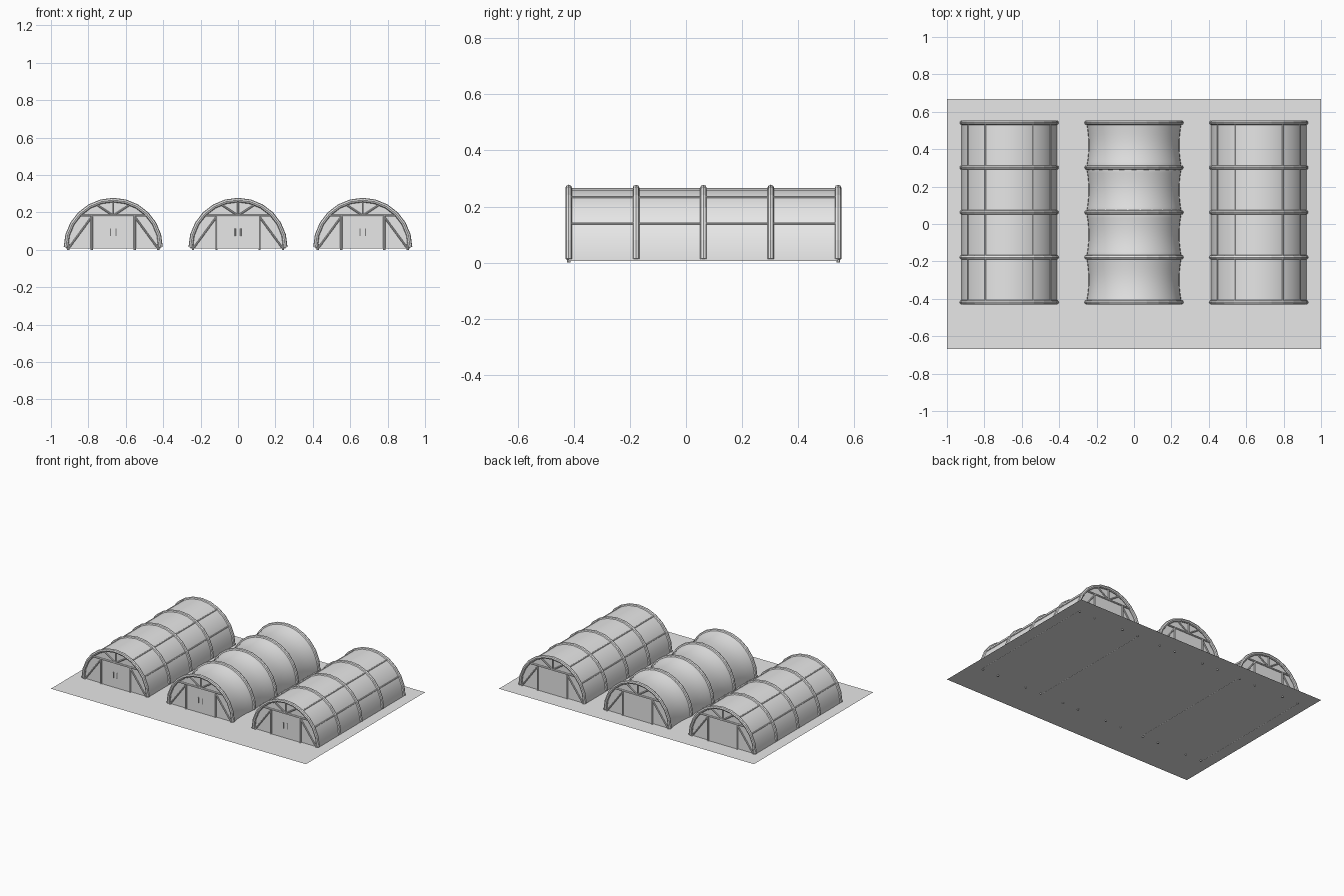
import bpy
import bmesh
from math import sin, cos, pi, radians

old = bpy.data.objects.get("Cube")
if old:
    bpy.data.objects.remove(old, do_unlink=True)

GROUND = 0.007
BASE = 0.013          # springing height of the arches
R_RIB, R_TARP = 0.253, 0.254
RIB_R = 0.012
RIBS = [-0.418 + 0.24 * i for i in range(5)]
FRONT, BACK = RIBS[0], RIBS[-1]
STEPS = 12

grey = bpy.data.materials.new("light_grey")
grey.use_nodes = True
grey.diffuse_color = (0.8, 0.8, 0.8, 1)
grey.node_tree.nodes["Principled BSDF"].inputs["Base Color"].default_value = (0.8, 0.8, 0.8, 1)


def add(name, data):
    data.materials.append(grey)
    ob = bpy.data.objects.new(name, data)
    bpy.context.collection.objects.link(ob)
    return ob


def from_bmesh(name, bm, smooth=False):
    me = bpy.data.meshes.new(name)
    for f in bm.faces:
        f.smooth = smooth
    bm.to_mesh(me)
    bm.free()
    return add(name, me)


def tube(name, paths, radius, smooth=False):
    """Round bars swept along one or more point paths."""
    cu = bpy.data.curves.new(name, "CURVE")
    cu.dimensions = "3D"
    cu.bevel_depth = radius
    cu.bevel_resolution = 2
    cu.use_fill_caps = True
    for pts in paths:
        sp = cu.splines.new("POLY")
        sp.points.add(len(pts) - 1)
        for p, co in zip(sp.points, pts):
            p.co = (*co, 1)
        sp.use_smooth = smooth
    return add(name, cu)


def box(name, x0, x1, y0, y1, z0, z1):
    bm = bmesh.new()
    bmesh.ops.create_cube(bm, size=1)
    for v in bm.verts:
        v.co = ((x0 + x1) / 2 + v.co.x * (x1 - x0),
                (y0 + y1) / 2 + v.co.y * (y1 - y0),
                (z0 + z1) / 2 + v.co.z * (z1 - z0))
    return from_bmesh(name, bm)


def arc(cx, y, r, n=STEPS):
    return [(cx + r * cos(pi * i / n), y, BASE + r * sin(pi * i / n)) for i in range(n + 1)]


def cover(name, cx, sag, n):
    """Barrel cover; sag pulls it inward between the ribs."""
    bm = bmesh.new()
    rows = []
    per_bay = 8 if sag else 1
    for k in range(4 * per_bay + 1):
        t = k / per_bay
        r = R_TARP - sag * sin(pi * (t % 1))
        ring = arc(cx, FRONT + 0.24 * t, r, n)
        # carry the skirt down to the ground
        ring = [(ring[0][0], ring[0][1], GROUND)] + ring + [(ring[-1][0], ring[-1][1], GROUND)]
        rows.append([bm.verts.new(p) for p in ring])
    for a, b in zip(rows, rows[1:]):
        for i in range(len(a) - 1):
            bm.faces.new((a[i], b[i], b[i + 1], a[i + 1]))
    bmesh.ops.recalc_face_normals(bm, faces=bm.faces)
    top = max(bm.faces, key=lambda f: f.calc_center_median().z)
    if top.normal.z < 0:
        bmesh.ops.reverse_faces(bm, faces=bm.faces)
    return from_bmesh(name, bm, True)


def end_wall(name, cx, y, out):
    """Half-disc wall closing one end."""
    bm = bmesh.new()
    pts = arc(cx, y, R_TARP - 0.002)
    pts = [(pts[0][0], y, GROUND)] + pts + [(pts[-1][0], y, GROUND)]
    f = bm.faces.new([bm.verts.new(p) for p in pts])
    f.normal_update()
    if f.normal.y * out < 0:
        f.normal_flip()
    return from_bmesh(name, bm)


def end_frame(tag, cx, y, out):
    """Posts, braces and roof truss on one end, plus its door."""
    def P(x, z):
        return (cx + x, y, z)
    bar = 0.183
    posts, braces = [], []
    for s in (-1, 1):
        posts.append([P(s * 0.115, 0), P(s * 0.115, bar)])
        posts.append([P(s * 0.24, 0), P(s * 0.24, 0.03)])
        braces.append([P(s * 0.235, BASE), P(s * 0.11, bar)])
        braces.append([P(0, bar), P(s * 0.09, 0.242)])
    braces.append([P(0, bar), P(0, 0.26)])
    tube(tag + "_posts", posts, 0.006)
    tube(tag + "_braces", braces, 0.005)
    tube(tag + "_tie_bar", [[P(-0.178, bar), P(0.178, bar)]], 0.006)
    # door panel set between the posts
    ya, yb = sorted((y - out * 0.006, y - out * 0.001))
    box(tag + "_door", cx - 0.11, cx + 0.11, ya, yb, GROUND, bar - 0.003)
    if out < 0:
        tube(tag + "_door_handles",
             [[(cx + s * 0.015, y - 0.004, 0.075), (cx + s * 0.015, y - 0.004, 0.115)]
              for s in (-1, 1)], 0.003)


# Ground sheet
bm = bmesh.new()
bm.faces.new([bm.verts.new((x, y, GROUND)) for x, y in
              ((-1, -0.667), (1, -0.667), (1, 0.667), (-1, 0.667))])
from_bmesh("ground_sheet", bm)

# Three arched halls
for label, cx in (("right", -0.667), ("middle", 0.0), ("left", 0.667)):
    tag = label + "_hall"
    soft = label == "middle"
    cover(tag + "_cover", cx, 0.012 if soft else 0, 24 if soft else STEPS)
    tube(tag + "_ribs", [arc(cx, y, R_RIB) for y in RIBS], RIB_R)
    if not soft:
        # long purlins and ground rails
        rods = []
        for deg in (30, 60, 120, 150):
            a = radians(deg)
            x, z = cx + R_TARP * cos(a), BASE + R_TARP * sin(a)
            rods.append([(x, FRONT, z), (x, BACK, z)])
        tube(tag + "_purlins", rods, 0.004)
        tube(tag + "_ground_rails",
             [[(cx + s * 0.25, FRONT, 0.01), (cx + s * 0.25, BACK, 0.01)] for s in (-1, 1)], 0.004)
    for side, y, out in (("front", FRONT, -1), ("back", BACK, 1)):
        end_wall(f"{tag}_{side}_wall", cx, y - out * 0.007, out)
        end_frame(f"{tag}_{side}", cx, y, out)

# Turn swept bars into meshes and smooth the gentle edges
bpy.ops.object.select_all(action="DESELECT")
curves = [o for o in bpy.context.scene.objects if o.type == "CURVE"]
for o in curves:
    o.select_set(True)
bpy.context.view_layer.objects.active = curves[0]
bpy.ops.object.convert(target="MESH")
